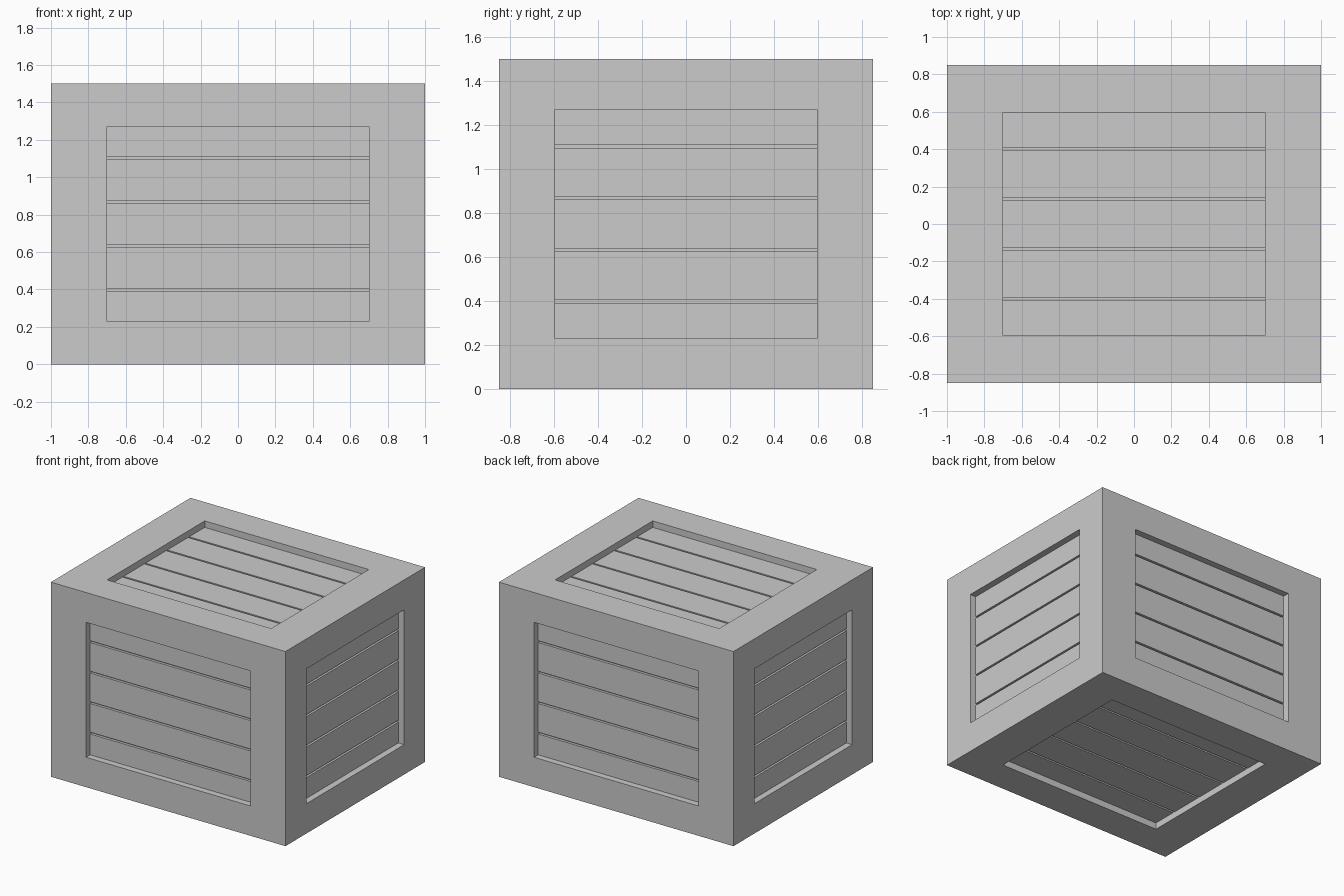
import bpy, bmesh
from mathutils import Vector

if "Cube" in bpy.data.objects:
    bpy.data.objects.remove(bpy.data.objects["Cube"])

HALF = Vector((1.0, 0.85, 0.75))       # half size of the crate
OPEN = Vector((0.70, 0.595, 0.52))     # half size of the panel openings
CENTRE = Vector((0, 0, 0.75))
RECESS, GROOVE, GAP = 0.05, 0.02, 0.014
PITCH = {1: 0.266, 2: 0.235}           # plank spacing when stacked along y or z


def finish(name, bm):
    bmesh.ops.remove_doubles(bm, verts=bm.verts, dist=1e-5)
    bmesh.ops.recalc_face_normals(bm, faces=bm.faces)
    mesh = bpy.data.meshes.new(name)
    bm.to_mesh(mesh)
    bm.free()
    obj = bpy.data.objects.new(name, mesh)
    obj.location = CENTRE
    bpy.context.collection.objects.link(obj)


def add_box(bm, lo, hi):
    verts = bmesh.ops.create_cube(bm, size=1)["verts"]
    for v in verts:
        v.co = Vector([hi[i] if v.co[i] > 0 else lo[i] for i in range(3)])


def ring(bm, axis, level, size):
    b, c = (axis + 1) % 3, (axis + 2) % 3
    verts = []
    for sb, sc in ((-1, -1), (1, -1), (1, 1), (-1, 1)):
        p = Vector()
        p[axis], p[b], p[c] = level, sb * size[b], sc * size[c]
        verts.append(bm.verts.new(p))
    return verts


# Outer frame: flat border and recess walls on all six sides
bm = bmesh.new()
for axis in range(3):
    for side in (-1, 1):
        h = HALF[axis]
        rings = [ring(bm, axis, side * h, HALF),
                 ring(bm, axis, side * h, OPEN),
                 ring(bm, axis, side * (h - RECESS - GROOVE), OPEN)]
        for r, s in zip(rings, rings[1:]):
            for i in range(4):
                j = (i + 1) % 4
                bm.faces.new((r[i], r[j], s[j], s[i]))
finish("frame", bm)

# Inner core: closes the bottom of the grooves between planks
core = HALF - Vector((1, 1, 1)) * (RECESS + GROOVE)
bm = bmesh.new()
add_box(bm, -core, core)
finish("inner_core", bm)

# Planks: five per side, the outer two cut off by the frame
SIDES = {"right": (0, 1, 2), "left": (0, -1, 2), "back": (1, 1, 2),
         "front": (1, -1, 2), "top": (2, 1, 1), "bottom": (2, -1, 1)}
for name, (axis, side, stack) in SIDES.items():
    bm = bmesh.new()
    for k in range(-2, 3):
        lo, hi = -OPEN, OPEN.copy()
        ends = sorted((side * core[axis], side * (HALF[axis] - RECESS)))
        lo[axis], hi[axis] = ends
        pitch = PITCH[stack]
        lo[stack] = max(-OPEN[stack], (k - 0.5) * pitch + GAP / 2) if k > -2 else -OPEN[stack]
        hi[stack] = min(OPEN[stack], (k + 0.5) * pitch - GAP / 2) if k < 2 else OPEN[stack]
        add_box(bm, lo, hi)
    finish(name + "_planks", bm)
